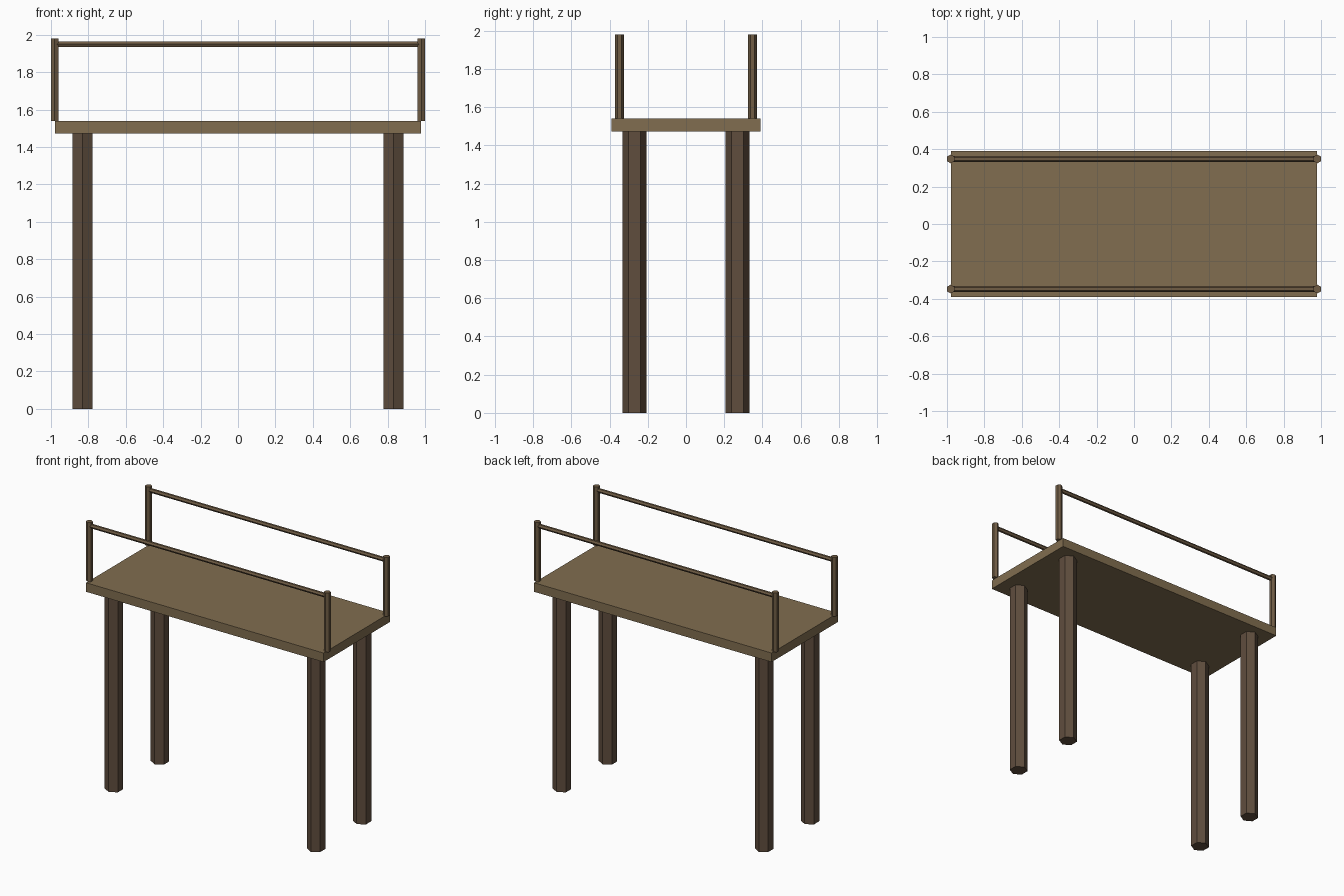
import bpy
from math import sin, cos, pi

if "Cube" in bpy.data.objects:
    bpy.data.objects.remove(bpy.data.objects["Cube"])


def material(name, rgb):
    m = bpy.data.materials.new(name)
    m.diffuse_color = (*rgb, 1)
    m.use_nodes = True
    m.node_tree.nodes["Principled BSDF"].inputs["Base Color"].default_value = m.diffuse_color
    return m


DECK_WOOD = material("deck_wood", (0.22, 0.155, 0.08))
LEG_WOOD = material("leg_wood", (0.115, 0.075, 0.048))
RAIL_WOOD = material("rail_wood", (0.165, 0.11, 0.06))


def add_mesh(name, verts, faces, mat):
    me = bpy.data.meshes.new(name)
    me.from_pydata(verts, [], faces)
    me.materials.append(mat)
    ob = bpy.data.objects.new(name, me)
    bpy.context.collection.objects.link(ob)
    return ob


def hex_bar(name, radius, length, location, mat, along_x=False):
    """Six-sided bar with corners toward +y and -y, centred on its location."""
    verts = [(radius * sin(i * pi / 3), radius * cos(i * pi / 3), h)
             for h in (-length / 2, length / 2) for i in range(6)]
    # The angle runs clockwise, so the bottom ring already faces down
    faces = [tuple(range(6)), tuple(range(11, 5, -1))]
    faces += [(i, i + 6, (i + 1) % 6 + 6, (i + 1) % 6) for i in range(6)]
    ob = add_mesh(name, verts, faces, mat)
    ob.location = location
    if along_x:
        ob.rotation_euler.y = pi / 2
    return ob


# Flat deck
DECK_BOTTOM, DECK_TOP = 1.473, 1.54
bpy.ops.mesh.primitive_cube_add(size=1, location=(0, 0, (DECK_BOTTOM + DECK_TOP) / 2))
deck = bpy.context.object
deck.name = "deck"
deck.scale = (1.955, 0.78, DECK_TOP - DECK_BOTTOM)
deck.data.materials.append(DECK_WOOD)

# Legs, corner rail posts and long handrails
POST_TOP = 1.98
for sy, depth in ((-1, "front"), (1, "back")):
    for sx, side in ((-1, "left"), (1, "right")):
        hex_bar(f"{depth}_{side}_leg", 0.0625, DECK_BOTTOM,
                (sx * 0.832, sy * 0.27, DECK_BOTTOM / 2), LEG_WOOD)
        hex_bar(f"{depth}_{side}_post", 0.0235, POST_TOP - DECK_TOP,
                (sx * 0.98, sy * 0.348, (POST_TOP + DECK_TOP) / 2), RAIL_WOOD)
    hex_bar(f"{depth}_handrail", 0.016, 1.955, (0, sy * 0.348, 1.95),
            RAIL_WOOD, along_x=True)
